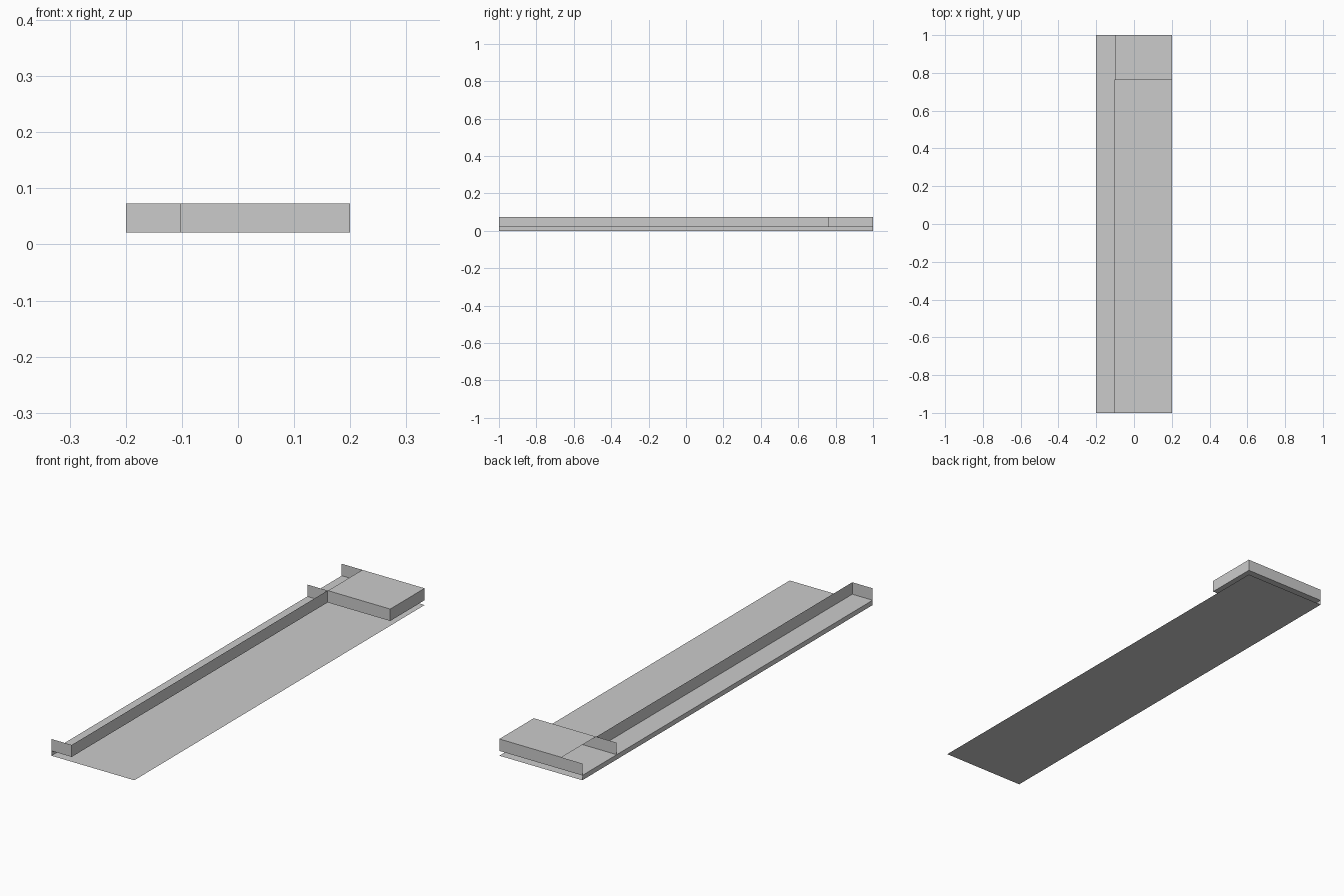
import bpy

if "Cube" in bpy.data.objects:
    bpy.data.objects.remove(bpy.data.objects["Cube"])

X0, XM, X1 = -0.2, -0.102, 0.2      # left edge, divider, right edge
Y0, YM, Y1 = -1.0, 0.763, 1.0       # front, platform front, back
ZL, ZT = 0.021, 0.073               # ledge height, top height


def sheet(name, a, b):
    """Axis-aligned rectangle between two corners that share one coordinate."""
    flat = [i for i in range(3) if a[i] == b[i]][0]
    u, v = [(1, 2), (0, 2), (0, 1)][flat]
    verts = []
    for s, t in ((0, 0), (1, 0), (1, 1), (0, 1)):
        p = list(a)
        p[u] = (a, b)[s][u]
        p[v] = (a, b)[t][v]
        verts.append(p)
    mesh = bpy.data.meshes.new(name)
    mesh.from_pydata(verts, [], [(0, 1, 2, 3)])
    obj = bpy.data.objects.new(name, mesh)
    bpy.context.collection.objects.link(obj)
    return obj


# Floor, raised side ledge and its low outer wall
sheet("floor", (X0, Y0, 0), (X1, Y1, 0))
sheet("ledge", (X0, Y0, ZL), (XM, YM, ZL))
sheet("outer_wall", (X0, Y0, 0), (X0, Y1, ZL))

# Long divider and front end wall
sheet("divider_wall", (XM, Y0, ZL), (XM, YM, ZT))
sheet("front_end_wall", (X0, Y0, ZL), (XM, Y0, ZT))

# Raised platform at the back: base, top and three walls, open on the left
sheet("platform_base", (X0, YM, ZL), (X1, Y1, ZL))
sheet("platform_top", (-0.1, YM, ZT), (X1, Y1, ZT))
sheet("platform_front_wall", (X0, YM, ZL), (X1, YM, ZT))
sheet("platform_back_wall", (X0, Y1, ZL), (X1, Y1, ZT))
sheet("platform_right_wall", (X1, YM, ZL), (X1, Y1, ZT))
